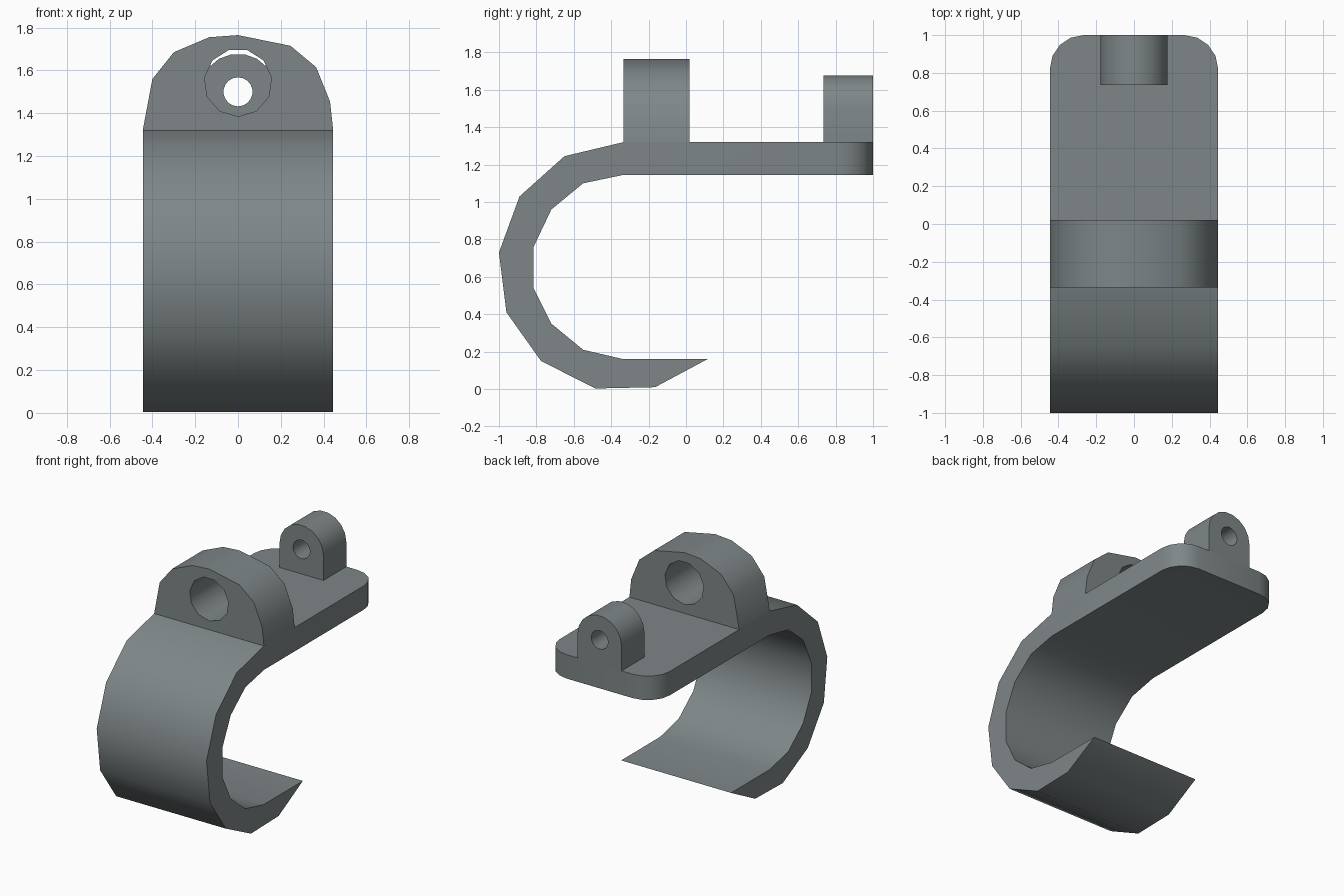
import bpy, bmesh, math
from mathutils import Vector

if "Cube" in bpy.data.objects:
    bpy.data.objects.remove(bpy.data.objects["Cube"])

grey = bpy.data.materials.new("slate_grey")
grey.diffuse_color = (0.21, 0.24, 0.245, 1)
grey.use_nodes = True
grey.node_tree.nodes["Principled BSDF"].inputs["Base Color"].default_value = grey.diffuse_color

HALF = 0.445   # half width of the clip
TOP = 1.32     # upper face of the plate


def arc(cx, cz, r, start, sweep, n, closed=False):
    """Points on an arc, angles in degrees."""
    count = n if closed else n + 1
    return [(cx + r * math.cos(math.radians(start + sweep * i / n)),
             cz + r * math.sin(math.radians(start + sweep * i / n))) for i in range(count)]


def extrude_face(bm, faces, offset):
    geom = bmesh.ops.extrude_face_region(bm, geom=faces, use_keep_orig=True)["geom"]
    bmesh.ops.translate(bm, vec=offset, verts=[v for v in geom if isinstance(v, bmesh.types.BMVert)])
    bmesh.ops.recalc_face_normals(bm, faces=bm.faces[:])


def finish(name, bm, angle=42):
    mesh = bpy.data.meshes.new(name)
    bm.to_mesh(mesh)
    bm.free()
    mesh.materials.append(grey)
    ob = bpy.data.objects.new(name, mesh)
    bpy.context.collection.objects.link(ob)
    bpy.ops.object.select_all(action='DESELECT')
    ob.select_set(True)
    bpy.context.view_layer.objects.active = ob
    bpy.ops.object.shade_smooth_by_angle(angle=math.radians(angle))


# Hook and plate: one side profile (y, z) swept across the width
profile = [
    (1, 1.145), (1, TOP), (0.02, TOP), (-0.335, TOP),
    (-0.65, 1.245), (-0.89, 1.03), (-1, 0.73), (-0.96, 0.41), (-0.775, 0.15),
    (-0.485, 0.003), (-0.165, 0.01), (0.115, 0.16),
    (-0.335, 0.16), (-0.55, 0.21), (-0.72, 0.35), (-0.815, 0.54),
    (-0.815, 0.76), (-0.72, 0.96), (-0.55, 1.10), (-0.335, 1.145)]
bm = bmesh.new()
side = bm.faces.new([bm.verts.new((-HALF, y, z)) for y, z in profile])
extrude_face(bm, [side], Vector((2 * HALF, 0, 0)))

# Open the plate where the large lug grows out of it
seat = [f for f in bm.faces if abs(f.normal.z) > 0.99
        and f.calc_center_median().z > TOP - 0.01 and f.calc_center_median().y < 0]
bmesh.ops.delete(bm, geom=seat, context='FACES_ONLY')

# Rounded plate corners
corners = [e for e in bm.edges if all(v.co.y > 0.99 for v in e.verts)
           and abs(e.verts[0].co.x - e.verts[1].co.x) < 0.01]
bmesh.ops.bevel(bm, geom=corners, offset=0.178, segments=4, profile=0.5, affect='EDGES')
finish("hook_plate", bm)


def lug(name, outline, hole, y0, y1):
    """Upright lug: outline with a through hole, open where it meets the plate."""
    bm = bmesh.new()
    edges = []
    for loop in (outline, hole):
        vs = [bm.verts.new((x, y0, z)) for x, z in loop]
        edges += [bm.edges.new((vs[i - 1], vs[i])) for i in range(len(vs))]
    bmesh.ops.triangle_fill(bm, edges=edges, use_beauty=True, normal=(0, -1, 0))
    extrude_face(bm, bm.faces[:], Vector((0, y1 - y0, 0)))
    base = [f for f in bm.faces if all(abs(v.co.z - TOP) < 1e-4 for v in f.verts)]
    bmesh.ops.delete(bm, geom=base, context='FACES_ONLY')
    finish(name, bm)


# Large lug across the full width
lug("large_lug",
    [(-HALF, TOP), (-0.40, 1.56), (-0.30, 1.685), (-0.135, 1.755), (0, 1.765),
     (0.245, 1.715), (0.365, 1.615), (0.43, 1.455), (HALF, TOP)],
    arc(0, 1.543, 0.158, -90, 360, 11, closed=True), -0.335, 0.02)

# Small lug at the plate's end
lug("small_lug",
    [(-0.178, TOP)] + arc(0, 1.5, 0.178, 180, -180, 9) + [(0.178, TOP)],
    arc(0, 1.5, 0.068, -90, 360, 18, closed=True), 0.735, 1.0)
